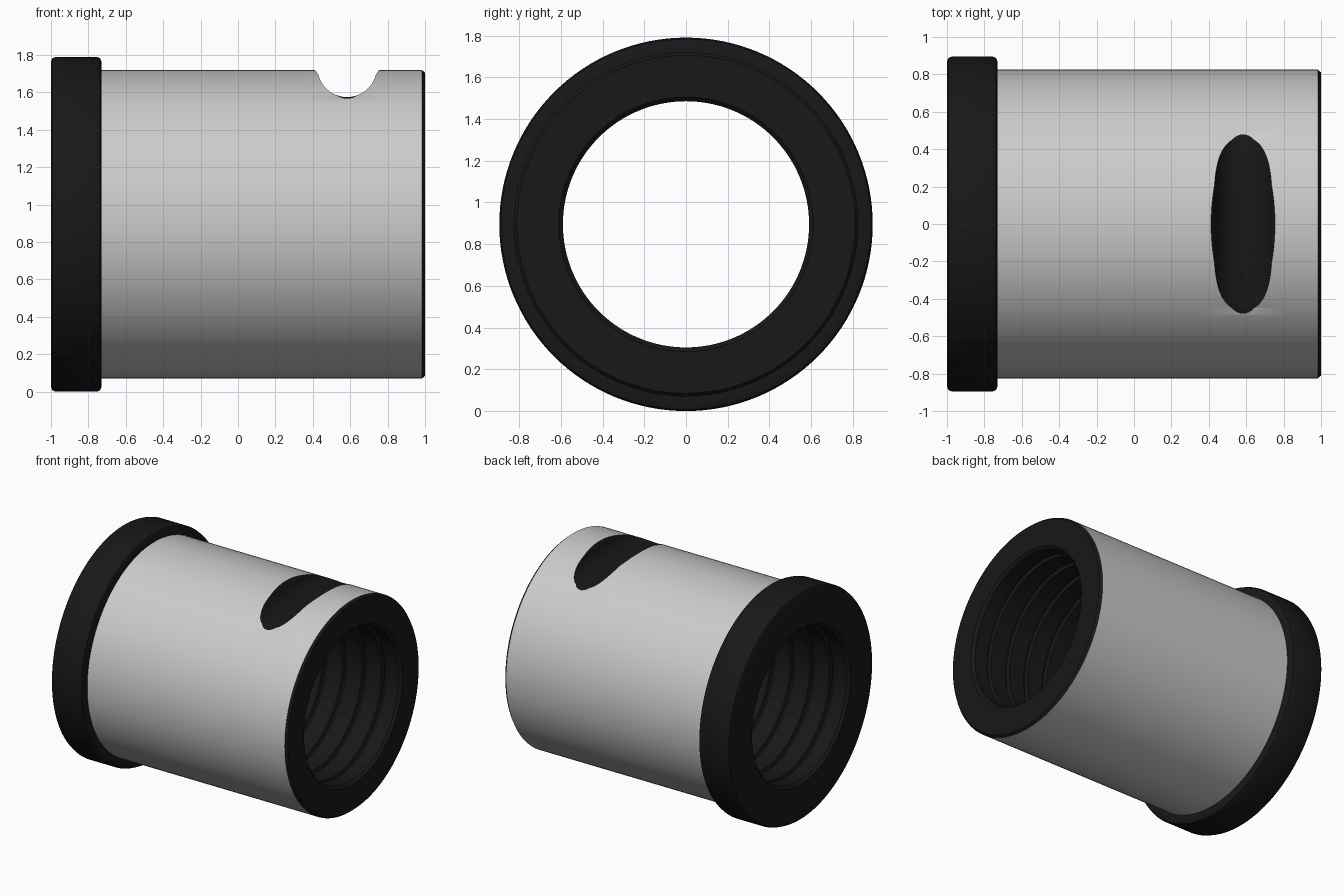
import bpy, bmesh
from math import cos, sin, pi, radians

if "Cube" in bpy.data.objects:
    bpy.data.objects.remove(bpy.data.objects["Cube"])

AXIS_Z = 0.895
SEGMENTS = 128
SLEEVE_R, FLANGE_R, BORE_R = 0.825, 0.895, 0.59

dark = bpy.data.materials.new("dark_finish")
dark.diffuse_color = (0.009, 0.009, 0.009, 1)
dark.use_nodes = True
dark.node_tree.nodes["Principled BSDF"].inputs["Base Color"].default_value = dark.diffuse_color


def make_object(name, bm):
    bmesh.ops.recalc_face_normals(bm, faces=bm.faces)
    mesh = bpy.data.meshes.new(name)
    bm.to_mesh(mesh)
    bm.free()
    mesh.materials.append(None)     # slot 0: plain grey
    mesh.materials.append(dark)     # slot 1: dark finish
    obj = bpy.data.objects.new(name, mesh)
    bpy.context.collection.objects.link(obj)
    return obj


def skin(bm, rings, close, grey=()):
    """Join equal-length closed rings with quads; strips listed in grey use slot 0."""
    count = len(rings[0])
    for i in range(len(rings) if close else len(rings) - 1):
        a, b = rings[i], rings[(i + 1) % len(rings)]
        for j in range(count):
            k = (j + 1) % count
            face = bm.faces.new((a[j], a[k], b[k], b[j]))
            face.material_index = 0 if i in grey else 1


# Outer profile (x, radius): rounded flange, then sleeve with a chamfered end
c = 0.025
profile = [(-1, FLANGE_R - c), (-1 + c * 0.3, FLANGE_R - c * 0.3), (-1 + c, FLANGE_R),
           (-0.73 - c, FLANGE_R), (-0.73 - c * 0.3, FLANGE_R - c * 0.3),
           (-0.73, FLANGE_R - c), (-0.73, SLEEVE_R)]
sleeve_start = len(profile) - 1
profile += [(x, SLEEVE_R) for x in (-0.3, 0.1, 0.35, 0.82, 0.983)]
sleeve_strips = range(sleeve_start, len(profile) - 1)
profile += [(1, SLEEVE_R - 0.015)]

# Bore profile with evenly spaced narrow grooves
profile += [(1, BORE_R + 0.02), (0.98, BORE_R)]
for i in range(11):
    x = 0.85 - 0.17 * i
    profile += [(x + 0.018, BORE_R), (x + 0.01, BORE_R + 0.025),
                (x - 0.01, BORE_R + 0.025), (x - 0.018, BORE_R)]
profile += [(-0.98, BORE_R), (-1, BORE_R + 0.02)]

# Flanged bushing
bm = bmesh.new()
rings = [[bm.verts.new((x, r * cos(2 * pi * j / SEGMENTS),
                        AXIS_Z + r * sin(2 * pi * j / SEGMENTS)))
          for j in range(SEGMENTS)] for x, r in profile]
skin(bm, rings, True, sleeve_strips)
bushing = make_object("flanged_bushing", bm)

# Pocket cutter: round trough across the top, flared at its rim
bm = bmesh.new()
rings = []
for y, r in ((-0.8, 0.173), (-0.5, 0.173), (-0.45, 0.158),
             (0.45, 0.158), (0.5, 0.173), (0.8, 0.173)):
    trough = [(r * cos(a), 1.733 + r * sin(a))
              for a in (pi + pi * (0.08 + 0.84 * i / 32) for i in range(33))]
    outline = [(-0.178, 1.95), (-0.178, 1.73)] + trough + [(0.178, 1.73), (0.178, 1.95)]
    rings.append([bm.verts.new((0.583 + x, y, z)) for x, z in outline])
skin(bm, rings, False)
for end in (rings[0], rings[-1]):
    bm.faces.new(end).material_index = 1
cutter = make_object("pocket_cutter", bm)
cutter.hide_render = True

# Cut the pocket and smooth the rounded surfaces
mod = bushing.modifiers.new("pocket", 'BOOLEAN')
mod.operation = 'DIFFERENCE'
mod.solver = 'EXACT'
mod.object = cutter
bpy.context.view_layer.objects.active = bushing
bushing.select_set(True)
bpy.ops.object.modifier_apply(modifier=mod.name)
bpy.data.objects.remove(cutter)
bpy.ops.object.shade_smooth_by_angle(angle=radians(30))
